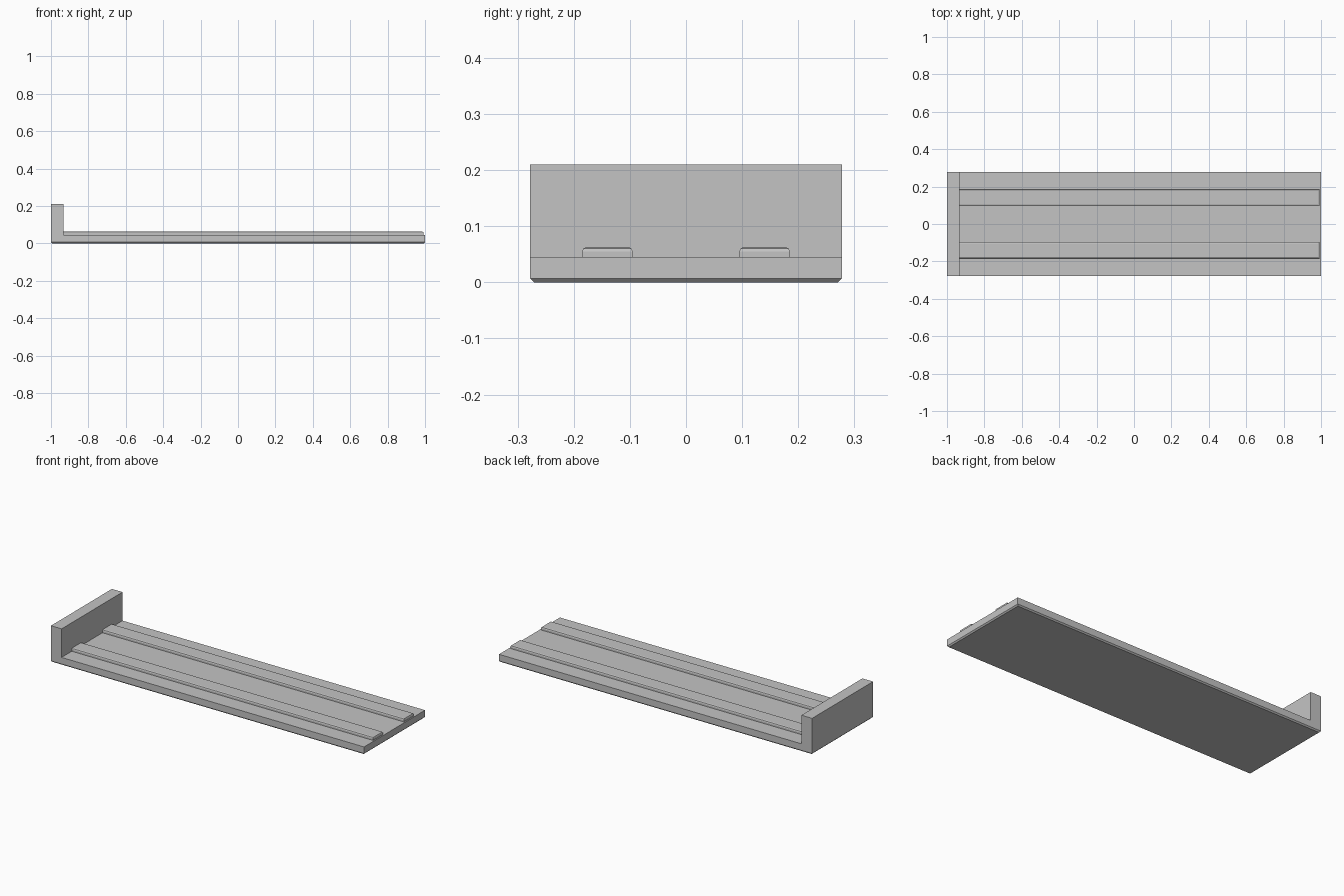
import bpy
import bmesh

cube = bpy.data.objects.get("Cube")
if cube:
    bpy.data.objects.remove(cube, do_unlink=True)

grey = bpy.data.materials.new("plain grey")
grey.use_nodes = True
colour = (0.55, 0.55, 0.55, 1)
grey.diffuse_color = colour
grey.node_tree.nodes["Principled BSDF"].inputs["Base Color"].default_value = colour

HALF_WIDTH = 0.278
DECK_TOP = 0.045
WALL_FACE = -0.932


def finish(name, bm):
    bmesh.ops.recalc_face_normals(bm, faces=bm.faces)
    mesh = bpy.data.meshes.new(name)
    bm.to_mesh(mesh)
    bm.free()
    mesh.materials.append(grey)
    obj = bpy.data.objects.new(name, mesh)
    bpy.context.collection.objects.link(obj)
    return obj


def extrude_profile(bm, points, offset):
    face = bm.faces.new([bm.verts.new(p) for p in points])
    result = bmesh.ops.extrude_face_region(bm, geom=[face])
    moved = [g for g in result["geom"] if isinstance(g, bmesh.types.BMVert)]
    bmesh.ops.translate(bm, verts=moved, vec=offset)


# Deck and upright end wall: one L profile with a chamfered underside
bm = bmesh.new()
outline = [(-1, 0), (1, 0), (1, DECK_TOP), (WALL_FACE, DECK_TOP),
           (WALL_FACE, 0.21), (-1, 0.21)]
extrude_profile(bm, [(x, -HALF_WIDTH, z) for x, z in outline],
                (0, 2 * HALF_WIDTH, 0))
bottom_edges = [e for e in bm.edges if all(v.co.z < 0.001 for v in e.verts)]
bmesh.ops.bevel(bm, geom=bottom_edges, offset=0.007, segments=1,
                affect='EDGES', profile=0.5)
finish("deck_and_end_wall", bm)

# Two raised rails with softened top edges and a sloped free end
for side, name in ((-1, "right_rail"), (1, "left_rail")):
    bm = bmesh.new()
    low, high = DECK_TOP - 0.005, 0.063
    start, end = WALL_FACE - 0.005, 0.993
    inner, outer = side * 0.095, side * 0.185
    section = [(inner, low), (outer, low), (outer, high), (inner, high)]
    extrude_profile(bm, [(start, y, z) for y, z in section],
                    (end - start, 0, 0))
    top_edges = [e for e in bm.edges
                 if all(v.co.z > high - 0.001 for v in e.verts)
                 and any(v.co.x > 0 for v in e.verts)]
    bmesh.ops.bevel(bm, geom=top_edges, offset=0.008, segments=2,
                    affect='EDGES', profile=0.5)
    finish(name, bm)
